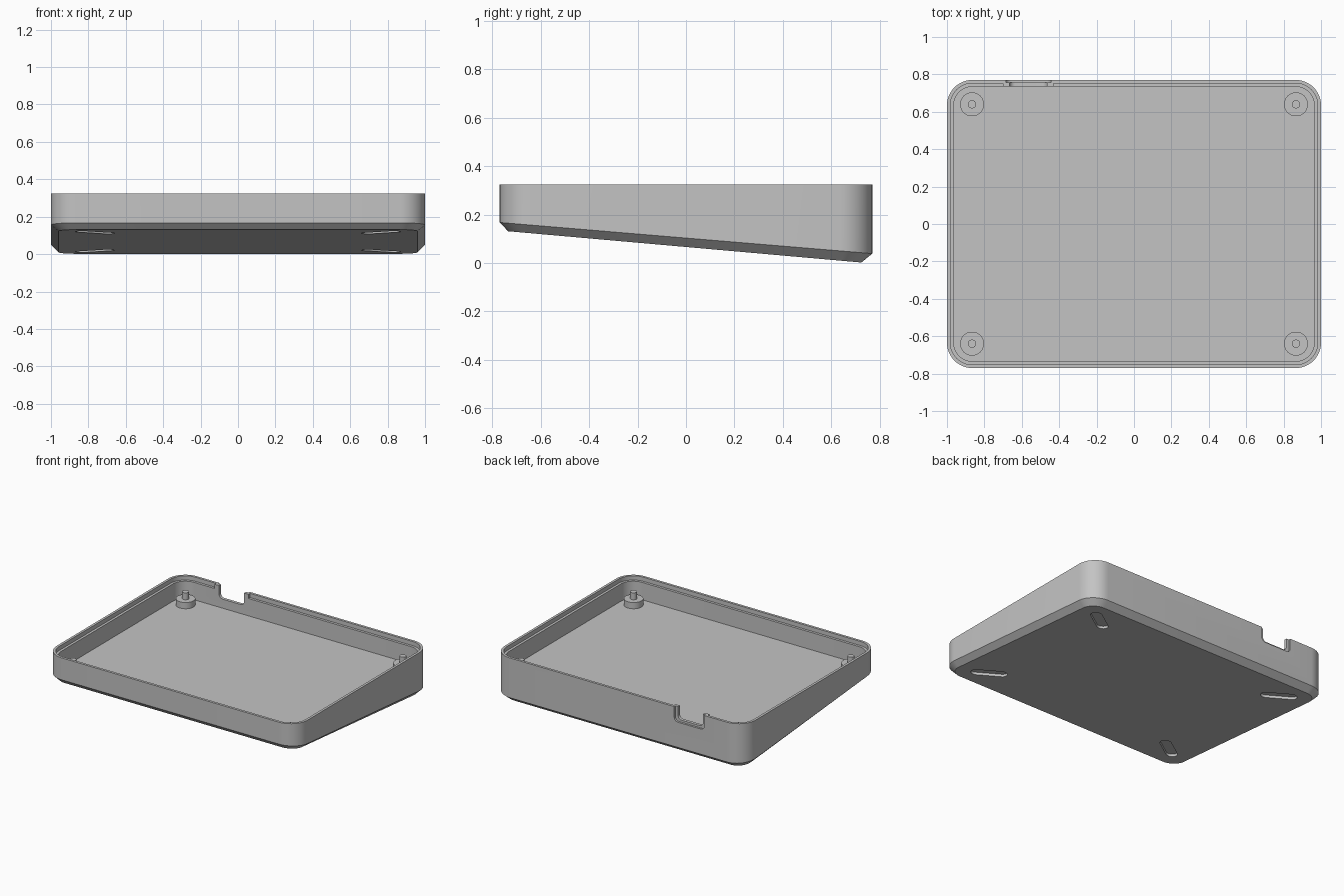
import bpy, bmesh
from math import atan, cos, sin, pi, radians
from mathutils import Matrix

cube = bpy.data.objects.get("Cube")
if cube:
    bpy.data.objects.remove(cube, do_unlink=True)

HALF_X, HALF_Y, TOP, FLOOR, RADIUS = 1.0, 0.77, 0.325, 0.17, 0.135
SLOPE = 0.0885

grey = bpy.data.materials.new("plain grey")
grey.use_nodes = True
colour = (0.55, 0.55, 0.55, 1)
grey.diffuse_color = colour
grey.node_tree.nodes["Principled BSDF"].inputs["Base Color"].default_value = colour


def rounded_rect(hx, hy, r, steps=12):
    """Outline points of a rounded rectangle, counter-clockwise."""
    pts = []
    for q, (sx, sy) in enumerate([(1, 1), (-1, 1), (-1, -1), (1, -1)]):
        for i in range(steps + 1):
            a = pi / 2 * (q + i / steps)
            pts.append((sx * (hx - r) + r * cos(a), sy * (hy - r) + r * sin(a)))
    return pts


def loft(name, rings, matrix=Matrix()):
    """Skin a stack of equal-length rings and cap both ends."""
    bm = bmesh.new()
    loops = [[bm.verts.new(p) for p in ring] for ring in rings]
    n = len(loops[0])
    for a, b in zip(loops, loops[1:]):
        for i in range(n):
            j = (i + 1) % n
            bm.faces.new((a[i], a[j], b[j], b[i]))
    bm.faces.new(loops[0][::-1])
    bm.faces.new(loops[-1])
    bm.transform(matrix)
    bmesh.ops.recalc_face_normals(bm, faces=bm.faces)
    mesh = bpy.data.meshes.new(name)
    bm.to_mesh(mesh)
    bm.free()
    mesh.materials.append(grey)
    obj = bpy.data.objects.new(name, mesh)
    bpy.context.collection.objects.link(obj)
    return obj


def prism(name, outline, low, high, matrix=Matrix()):
    return loft(name, [[(x, y, z) for x, y in outline] for z in (low, high)], matrix)


def activate(obj):
    bpy.ops.object.select_all(action='DESELECT')
    obj.select_set(True)
    bpy.context.view_layer.objects.active = obj


def combine(target, tool, operation):
    """Apply a boolean and discard the tool."""
    activate(target)
    mod = target.modifiers.new("boolean", 'BOOLEAN')
    mod.operation, mod.solver, mod.object = operation, 'EXACT', tool
    bpy.ops.object.modifier_apply(modifier=mod.name)
    bpy.data.objects.remove(tool, do_unlink=True)


def smooth(obj):
    activate(obj)
    bpy.ops.object.shade_smooth_by_angle(angle=radians(30))


def ring(offset, height, shift=0):
    outline = rounded_rect(HALF_X - offset, HALF_Y - offset, RADIUS - offset)
    return [(x, y + shift, height(y + shift)) for x, y in outline]


# Wedge tray: sloped chamfered base, stepped rim, level floor
tray = loft("tray", [
    ring(0.04, lambda y: 0.066 - SLOPE * y, -0.005),
    ring(0, lambda y: 0.103 - 0.0835 * y),
    ring(0, lambda y: TOP),
    ring(0.018, lambda y: TOP),
    ring(0.018, lambda y: 0.295),
    ring(0.036, lambda y: 0.295),
    ring(0.036, lambda y: FLOOR)])

# Cable notch in the back wall, with raised posts either side
NOTCH_X = -0.565
upright = Matrix.Translation((NOTCH_X, 0, TOP)) @ Matrix.Rotation(pi / 2, 4, 'X')
block = [(-0.135, -0.06), (0.135, -0.06), (0.135, 0), (-0.135, 0)]
combine(tray, prism("notch_posts", block, -0.76, -0.734, upright), 'UNION')
for half, depth, inner in ((0.12, 0.105, 0.756), (0.1, 0.09, 0.7)):
    outline = rounded_rect(half, depth, 0.03)
    combine(tray, prism("notch_cutter", outline, -0.85, -inner, upright), 'DIFFERENCE')

# Diagonal foot slots sunk into the sloped base
for sx in (-1, 1):
    for sy in (-1, 1):
        x, y = sx * 0.765, sy * 0.56
        place = (Matrix.Translation((x, y, 0.066 - SLOPE * y))
                 @ Matrix.Rotation(-atan(SLOPE), 4, 'X')
                 @ Matrix.Rotation(sx * sy * radians(36), 4, 'Z'))
        slot = rounded_rect(0.12, 0.0375, 0.0374)
        combine(tray, prism("slot_cutter", slot, -0.05, 0.018, place), 'DIFFERENCE')
smooth(tray)

# Corner standoffs with locating pegs
for sx, side in ((-1, "right"), (1, "left")):
    for sy, end in ((-1, "front"), (1, "back")):
        profile = [(0.064, FLOOR - 0.01), (0.064, 0.215), (0.022, 0.215), (0.022, 0.265)]
        rings = [[(r * cos(a * pi / 16), r * sin(a * pi / 16), z) for a in range(32)]
                 for r, z in profile]
        place = Matrix.Translation((sx * 0.866, sy * 0.64, 0))
        smooth(loft(f"{end}_{side}_standoff", rings, place))
